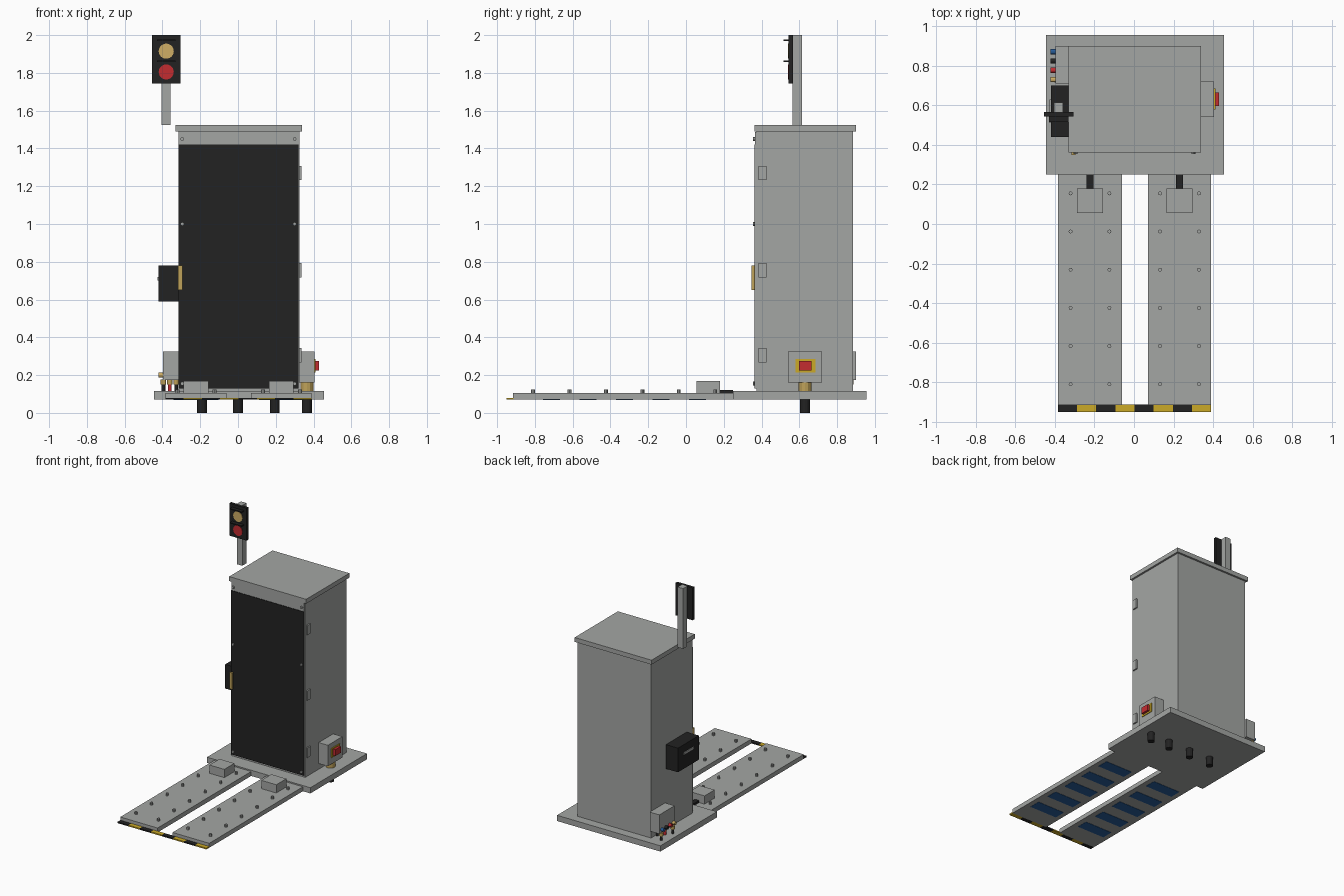
import bpy, math


def mat(name, r, g, b):
    m = bpy.data.materials.new(name)
    m.diffuse_color = (r, g, b, 1)
    return m


GREY = mat("painted_steel", 0.37, 0.38, 0.37)
BLACK = mat("black", 0.016, 0.016, 0.016)
YELLOW = mat("warning_yellow", 0.60, 0.40, 0.02)
BRASS = mat("brass", 0.52, 0.36, 0.10)
RED = mat("red", 0.55, 0.025, 0.03)
BLUE = mat("blue", 0.02, 0.11, 0.33)
AMBER = mat("amber", 0.62, 0.42, 0.13)


def box(name, m, x0, x1, y0, y1, z0, z1):
    bpy.ops.mesh.primitive_cube_add(size=1, location=((x0 + x1) / 2, (y0 + y1) / 2, (z0 + z1) / 2))
    o = bpy.context.object
    o.name = name
    o.scale = (x1 - x0, y1 - y0, z1 - z0)
    bpy.ops.object.transform_apply(location=False, rotation=False, scale=True)
    o.data.materials.append(m)
    return o


def cyl(name, m, loc, r, depth, axis="z", sides=12):
    rot = {"x": (0, math.pi / 2, 0), "y": (math.pi / 2, 0, 0), "z": (0, 0, 0)}[axis]
    bpy.ops.mesh.primitive_cylinder_add(vertices=sides, radius=r, depth=depth, location=loc, rotation=rot)
    o = bpy.context.object
    o.name = name
    o.data.materials.append(m)
    return o


# Base plate and feet
box("base_plate", GREY, -0.445, 0.455, 0.25, 0.955, 0.07, 0.115)
for x in (-0.19, 0.0, 0.195, 0.365):
    cyl("foot", BLACK, (x, 0.63, 0.036), 0.026, 0.072)

# Two platform tracks with studs, sensor blocks, cables and underside pads
for x0, x1 in ((-0.385, -0.06), (0.07, 0.39)):
    box("track", GREY, x0, x1, -0.915, 0.25, 0.07, 0.105)
    c = (x0 + x1) / 2
    box("sensor_block", GREY, c - 0.065, c + 0.065, 0.055, 0.18, 0.105, 0.17)
    box("sensor_cable", BLACK, c - 0.018, c + 0.018, 0.18, 0.25, 0.105, 0.122)
    for i in range(6):
        y = 0.155 - 0.193 * i
        for x in (c - 0.098, c + 0.098):
            cyl("stud", GREY, (x, y, 0.115), 0.01, 0.02, sides=8)
        if i < 5:
            box("underside_pad", BLUE, c - 0.12, c + 0.12, y - 0.14, y - 0.05, 0.068, 0.071)

# Hazard strip across the front edge
w = 0.775 / 8
for i in range(8):
    box("hazard_stripe", YELLOW if i % 2 else BLACK, -0.385 + i * w, -0.385 + (i + 1) * w,
        -0.95, -0.913, 0.07, 0.08)

# Cabinet
box("cabinet", GREY, -0.315, 0.325, 0.372, 0.885, 0.115, 1.49)
box("lid", GREY, -0.33, 0.34, 0.362, 0.9, 1.49, 1.525)
box("door", GREY, -0.315, 0.32, 0.366, 0.373, 0.13, 1.488)
box("door_panel", BLACK, -0.315, 0.32, 0.362, 0.367, 0.13, 1.42)
for x in (-0.295, 0.3):
    for z in (0.155, 1.0, 1.45):
        cyl("door_bolt", GREY, (x, 0.361, z), 0.01, 0.014, "y", 8)
for z in (0.305, 0.755, 1.27):
    box("hinge", GREY, 0.32, 0.336, 0.385, 0.425, z - 0.038, z + 0.038)
box("door_handle", BRASS, -0.317, -0.295, 0.348, 0.37, 0.65, 0.78)

# Control box on the left side
box("control_box", BLACK, -0.42, -0.315, 0.44, 0.70, 0.59, 0.78)
box("control_slot", GREY, -0.426, -0.419, 0.51, 0.63, 0.70, 0.72)

# Emergency stop box on the right side
box("stop_box", GREY, 0.325, 0.405, 0.54, 0.72, 0.16, 0.325)
box("stop_plate", YELLOW, 0.404, 0.411, 0.58, 0.685, 0.213, 0.285)
box("stop_button", RED, 0.41, 0.43, 0.597, 0.665, 0.225, 0.275)
cyl("stop_gland", BRASS, (0.365, 0.63, 0.138), 0.034, 0.046)

# Connector box on the left side, with coloured plugs, glands and hoses
box("connector_box", GREY, -0.398, -0.315, 0.71, 0.9, 0.175, 0.325)
for i, m in enumerate((AMBER, RED, BLACK, BLUE)):
    y = 0.73 + i * 0.047
    x = -0.395 + (i % 3) * 0.034
    cyl("plug", m, (-0.408, y, 0.2), 0.013, 0.026, "x")
    cyl("hose_gland", BRASS, (x, y, 0.163), 0.015, 0.025)
    cyl("hose", RED if m is RED else BLACK, (x, y, 0.132), 0.01, 0.04)

# Signal mast and head with lamps and visors
box("signal_mast", GREY, -0.405, -0.358, 0.565, 0.615, 1.525, 2.0)
box("signal_head", BLACK, -0.455, -0.305, 0.543, 0.566, 1.745, 2.0)
for z, m in ((1.915, AMBER), (1.805, RED)):
    cyl("signal_lamp", m, (-0.38, 0.542, z), 0.04, 0.005, "y", 24)
    box("signal_visor", BLACK, -0.43, -0.33, 0.515, 0.545, z + 0.053, z + 0.061)
